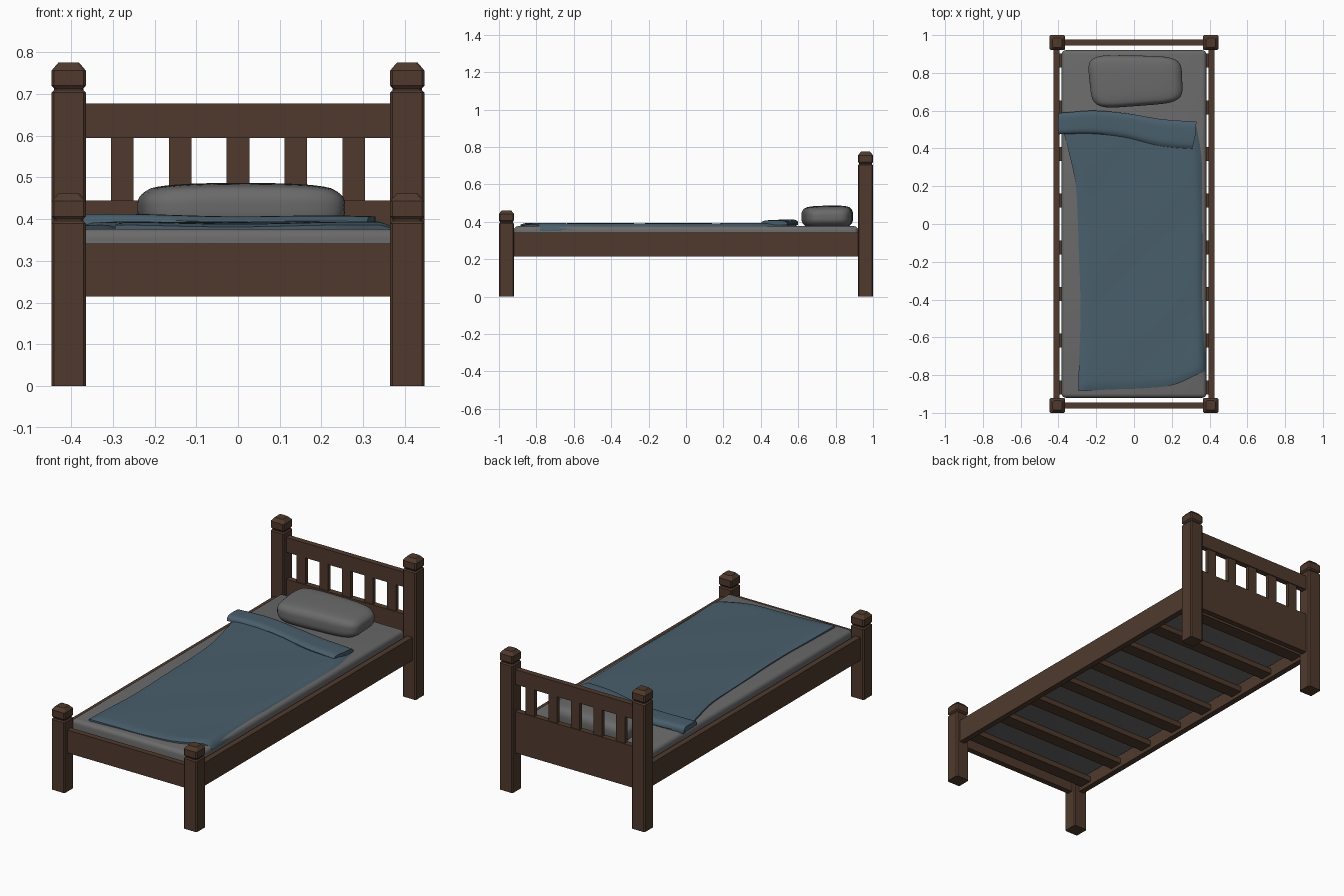
import bpy, bmesh, math
from mathutils import Vector

if "Cube" in bpy.data.objects:
    bpy.data.objects.remove(bpy.data.objects["Cube"])


def material(name, rgb):
    m = bpy.data.materials.new(name)
    m.diffuse_color = (*rgb, 1)
    m.use_nodes = True
    m.node_tree.nodes["Principled BSDF"].inputs["Base Color"].default_value = m.diffuse_color
    return m


WOOD = material("brown wood", (0.080, 0.042, 0.026))
GREY = material("grey linen", (0.145, 0.145, 0.145))
BLUE = material("blue blanket", (0.066, 0.113, 0.148))


def finish(name, bm, mat, smooth=None):
    bmesh.ops.recalc_face_normals(bm, faces=bm.faces)
    me = bpy.data.meshes.new(name)
    bm.to_mesh(me)
    bm.free()
    me.materials.append(mat)
    ob = bpy.data.objects.new(name, me)
    bpy.context.collection.objects.link(ob)
    if smooth:
        bpy.ops.object.select_all(action='DESELECT')
        ob.select_set(True)
        bpy.context.view_layer.objects.active = ob
        bpy.ops.object.shade_smooth_by_angle(angle=math.radians(smooth))
    return ob


def box(name, x0, x1, y0, y1, z0, z1, mat=WOOD):
    bm = bmesh.new()
    bmesh.ops.create_cube(bm, size=1)
    for v in bm.verts:
        v.co = Vector(((x0 + x1) / 2 + v.co.x * (x1 - x0),
                       (y0 + y1) / 2 + v.co.y * (y1 - y0),
                       (z0 + z1) / 2 + v.co.z * (z1 - z0)))
    return finish(name, bm, mat)


def post(name, cx, cy, h):
    """Chamfered square post with a neck groove and a chamfered cap."""
    bm = bmesh.new()
    prev = None
    for z, a in ((0, .041), (h - .072, .041), (h - .066, .035), (h - .062, .035),
                 (h - .055, .041), (h - .019, .041), (h, .025)):
        b = a - .006
        ring = [bm.verts.new((cx + x, cy + y * .975, z)) for x, y in
                ((a, -b), (a, b), (b, a), (-b, a), (-a, b), (-a, -b), (-b, -a), (b, -a))]
        if prev:
            for i in range(8):
                j = (i + 1) % 8
                bm.faces.new((prev[i], prev[j], ring[j], ring[i]))
        else:
            bm.faces.new(ring)
        prev = ring
    bm.faces.new(prev)
    return finish(name, bm, WOOD)


def interp(pts, t):
    """Smooth lookup in a list of evenly spaced values."""
    f = min(max(t, 0), 1) * (len(pts) - 1)
    i = min(int(f), len(pts) - 2)
    f -= i
    p0, p1, p2, p3 = (pts[min(max(i + k, 0), len(pts) - 1)] for k in (-1, 0, 1, 2))
    return p1 + .5 * f * (p2 - p0 + f * (2 * p0 - 5 * p1 + 4 * p2 - p3 + f * (3 * (p1 - p2) + p3 - p0)))


def cloth(name, left, right, top, bottom, height, base, nu, nv):
    """Thin closed sheet inside four edge curves, upper height given by a function."""
    bm = bmesh.new()
    up, low = [], []
    for j in range(nv + 1):
        v = j / nv
        for i in range(nu + 1):
            u = i / nu
            l, r = interp(left, v), interp(right, v)
            t, b = interp(top, u), interp(bottom, u)
            x, y = l + (r - l) * u, t + (b - t) * v
            up.append(bm.verts.new((x, y, height(u, v))))
            low.append(bm.verts.new((x, y, base(u, v))))
    n = nu + 1
    for j in range(nv):
        for i in range(nu):
            q = [j * n + i, j * n + i + 1, (j + 1) * n + i + 1, (j + 1) * n + i]
            bm.faces.new([up[k] for k in q])
            bm.faces.new([low[k] for k in reversed(q)])
    rim = ([i for i in range(nu)] + [j * n + nu for j in range(nv)] +
           [nv * n + i for i in range(nu, 0, -1)] + [j * n for j in range(nv, 0, -1)])
    for a, b in zip(rim, rim[1:] + rim[:1]):
        bm.faces.new((up[a], up[b], low[b], low[a]))
    return finish(name, bm, BLUE, 50)


# Posts and side rails, mirrored left and right
for s, side in ((-1, "left"), (1, "right")):
    post(f"head_post_{side}", s * .4055, .96, .775)
    post(f"foot_post_{side}", s * .4055, -.96, .462)
    xs = sorted((s * .394, s * .426))
    box(f"side_rail_{side}", *xs, -.925, .925, .215, .343)

# Footboard and headboard
box("footboard", -.37, .37, -.976, -.944, .215, .342)
box("headboard_panel", -.37, .37, .944, .976, .215, .445)
box("headboard_top_rail", -.37, .37, .944, .976, .595, .677)
for k in range(-2, 3):
    x = k * .1385
    box(f"headboard_slat_{k + 3}", x - .027, x + .027, .949, .971, .44, .60)

# Cross slats under the mattress
for k in range(8):
    y = -.865 + k * .2471
    box(f"base_slat_{k + 1}", -.396, .396, y - .037, y + .037, .235, .265)

# Mattress with rounded edges
mattress = box("mattress", -.383, .383, -.92, .92, .264, .377, GREY)
bm = bmesh.new()
bm.from_mesh(mattress.data)
bmesh.ops.bevel(bm, geom=bm.edges[:], offset=.022, segments=4, profile=.5, affect='EDGES')
bm.to_mesh(mattress.data)
bm.free()
bpy.context.view_layer.objects.active = mattress
mattress.select_set(True)
bpy.ops.object.shade_smooth_by_angle(angle=math.radians(40))

# Pillow: rounded box fitted into a slightly skewed outline
bm = bmesh.new()
bmesh.ops.create_cube(bm, size=2)
bmesh.ops.subdivide_edges(bm, edges=bm.edges[:], cuts=15, use_grid_fill=True)
fl, fr, bl, br = (Vector(c) for c in ((-.22, .607), (.26, .643), (-.25, .897), (.25, .887)))
for v in bm.verts:
    p = v.co / (abs(v.co.x) ** 5 + abs(v.co.y) ** 5 + abs(v.co.z) ** 3.2) ** .21
    p = Vector([max(-1, min(1, c)) for c in p])
    u, w = (p.x + 1) / 2, (p.y + 1) / 2
    xy = fl.lerp(fr, u).lerp(bl.lerp(br, u), w)
    dome = 1 - .12 * p.x ** 2 - .06 * (p.y - .3) ** 2
    v.co = (xy.x, xy.y, .429 + .058 * p.z * (dome if p.z > 0 else 1))
finish("pillow", bm, GREY, 60)


# Blanket body, sagging over the right edge of the mattress
def edge(u, v):
    return max(abs(2 * u - 1) ** 24, abs(2 * v - 1) ** 50)


def sag(u, v):
    return .022 * max(0, (u - .93) / .07) ** 2 * min(1, .35 + v)


def ripple(u, v):
    return .0025 * math.sin(7 * u + 5 * v) * math.sin(11 * v)


cloth("blanket",
      (-.395, -.35, -.31, -.298, -.292, -.285, -.283, -.29, -.295),
      (.33, .357, .368, .373, .375, .376, .379, .382, .385),
      (.585, .59, .575, .55, .54), (-.885, -.876, -.87, -.85, -.78),
      lambda u, v: .392 - .008 * edge(u, v) - sag(u, v) + ripple(u, v),
      lambda u, v: .374 - sag(u, v), 30, 60)

# Turned-down fold at the head end
cloth("blanket_fold", (-.4, -.402, -.4), (.33, .325, .31),
      (.588, .6, .585, .555, .543), (.475, .478, .458, .415, .398),
      lambda u, v: .412 - .006 * u - .013 * abs(2 * v - 1) ** 6 + .002 * math.sin(9 * u),
      lambda u, v: .384, 30, 12)
